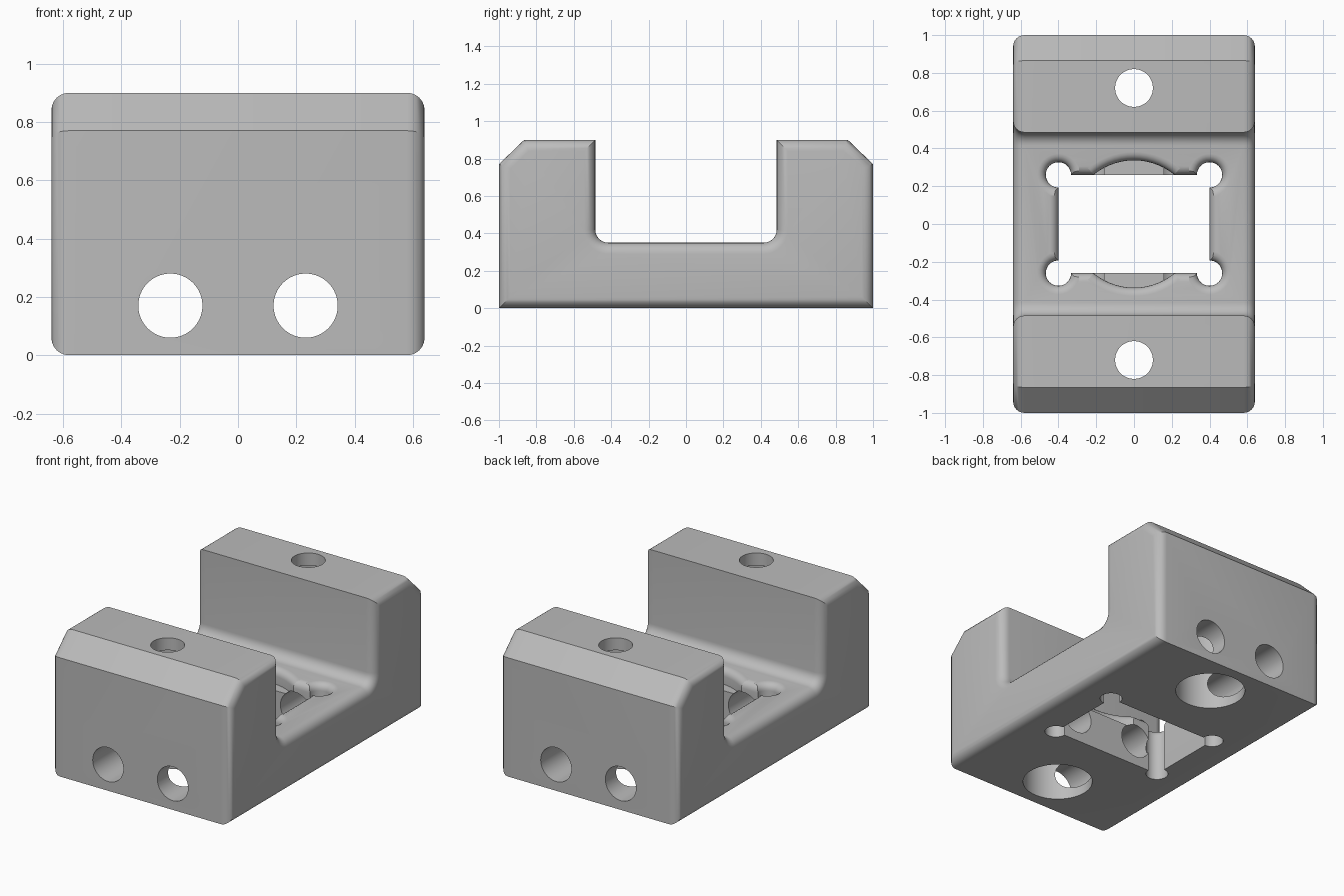
import bpy, bmesh, math

if "Cube" in bpy.data.objects:
    bpy.data.objects.remove(bpy.data.objects["Cube"], do_unlink=True)

grey = bpy.data.materials.new("plain grey")
grey.use_nodes = True
colour = (0.5, 0.5, 0.5, 1)
grey.diffuse_color = colour
grey.node_tree.nodes["Principled BSDF"].inputs["Base Color"].default_value = colour

HALF, FLOOR, SLOT, FILLET = 0.64, 0.35, 0.485, 0.07


def add_object(name, bm):
    mesh = bpy.data.meshes.new(name)
    bm.to_mesh(mesh)
    bm.free()
    obj = bpy.data.objects.new(name, mesh)
    bpy.context.collection.objects.link(obj)
    mesh.materials.append(grey)
    return obj


def cylinder(name, radius, start, end, sides=64):
    # start and end differ along z or y only
    bm = bmesh.new()
    length = math.dist(start, end)
    bmesh.ops.create_cone(bm, cap_ends=True, segments=sides, radius1=radius,
                          radius2=radius, depth=length)
    obj = add_object(name, bm)
    obj.location = [(a + b) / 2 for a, b in zip(start, end)]
    if start[1] != end[1]:
        obj.rotation_euler.x = math.pi / 2
    return obj


# U-shaped side profile: half of it, then mirrored
half = [(1, 0), (1, 0.77), (0.865, 0.9), (SLOT, 0.9)]
for i in range(9):
    a = math.pi / 2 * i / 8
    half.append((SLOT - FILLET + FILLET * math.cos(a),
                 FLOOR + FILLET - FILLET * math.sin(a)))
profile = half + [(-y, z) for y, z in reversed(half)]

bm = bmesh.new()
face = bm.faces.new([bm.verts.new((-HALF, y, z)) for y, z in profile])
extruded = bmesh.ops.extrude_face_region(bm, geom=[face])["geom"]
bmesh.ops.translate(bm, vec=(2 * HALF, 0, 0),
                    verts=[v for v in extruded if isinstance(v, bmesh.types.BMVert)])
bmesh.ops.recalc_face_normals(bm, faces=bm.faces)
# round the outline of both sides
rims = [e for e in bm.edges if abs(e.verts[0].co.x - e.verts[1].co.x) < 1e-4]
bmesh.ops.bevel(bm, geom=rims, offset=0.06, offset_type='OFFSET', segments=6,
                profile=0.5, affect='EDGES', clamp_overlap=False)
block = add_object("mounting_block", bm)

# cutters: window, corner reliefs, round recess, bolt holes, cross holes
bm = bmesh.new()
bmesh.ops.create_cube(bm, size=1)
bmesh.ops.scale(bm, vec=(0.8, 0.52, 2), verts=bm.verts)
cutters = [add_object("window_cutter", bm)]
cutters.append(cylinder("recess_cutter", 0.337, (0, 0, 0.253), (0, 0, 1.2)))
for sx in (-1, 1):
    cutters.append(cylinder("cross_hole_cutter", 0.11, (sx * 0.232, -1.2, 0.17),
                            (sx * 0.232, 1.2, 0.17)))
    for sy in (-1, 1):
        cutters.append(cylinder("corner_relief_cutter", 0.067, (sx * 0.4, sy * 0.26, -0.2),
                                (sx * 0.4, sy * 0.26, 1.2), 32))
for sy in (-1, 1):
    cutters.append(cylinder("bolt_hole_cutter", 0.1, (0, sy * 0.72, -0.2), (0, sy * 0.72, 1.2)))
    cutters.append(cylinder("counterbore_cutter", 0.21, (0, sy * 0.72, -0.2), (0, sy * 0.72, 0.82)))

for cutter in cutters:
    cutter.hide_render = True
    mod = block.modifiers.new(cutter.name, 'BOOLEAN')
    mod.operation = 'DIFFERENCE'
    mod.solver = 'EXACT'
    mod.object = cutter

bpy.context.view_layer.update()
result = bpy.data.meshes.new_from_object(
    block.evaluated_get(bpy.context.evaluated_depsgraph_get()))
block.modifiers.clear()
block.data = result
for cutter in cutters:
    bpy.data.objects.remove(cutter, do_unlink=True)

# soften the upper rim of the window
bm = bmesh.new()
bm.from_mesh(result)
bmesh.ops.remove_doubles(bm, verts=bm.verts, dist=1e-4)
rim = [e for e in bm.edges
       if all(abs(v.co.z - FLOOR) < 1e-3 and abs(v.co.x) < 0.5 and abs(v.co.y) < 0.36
              for v in e.verts)
       and len(e.link_faces) == 2 and e.calc_face_angle() > 1]
bmesh.ops.bevel(bm, geom=rim, offset=0.045, offset_type='OFFSET', segments=5,
                profile=0.5, affect='EDGES', clamp_overlap=False)
bm.to_mesh(result)
bm.free()

bpy.ops.object.select_all(action='DESELECT')
block.select_set(True)
bpy.context.view_layer.objects.active = block
bpy.ops.object.shade_smooth_by_angle(angle=math.radians(30))
